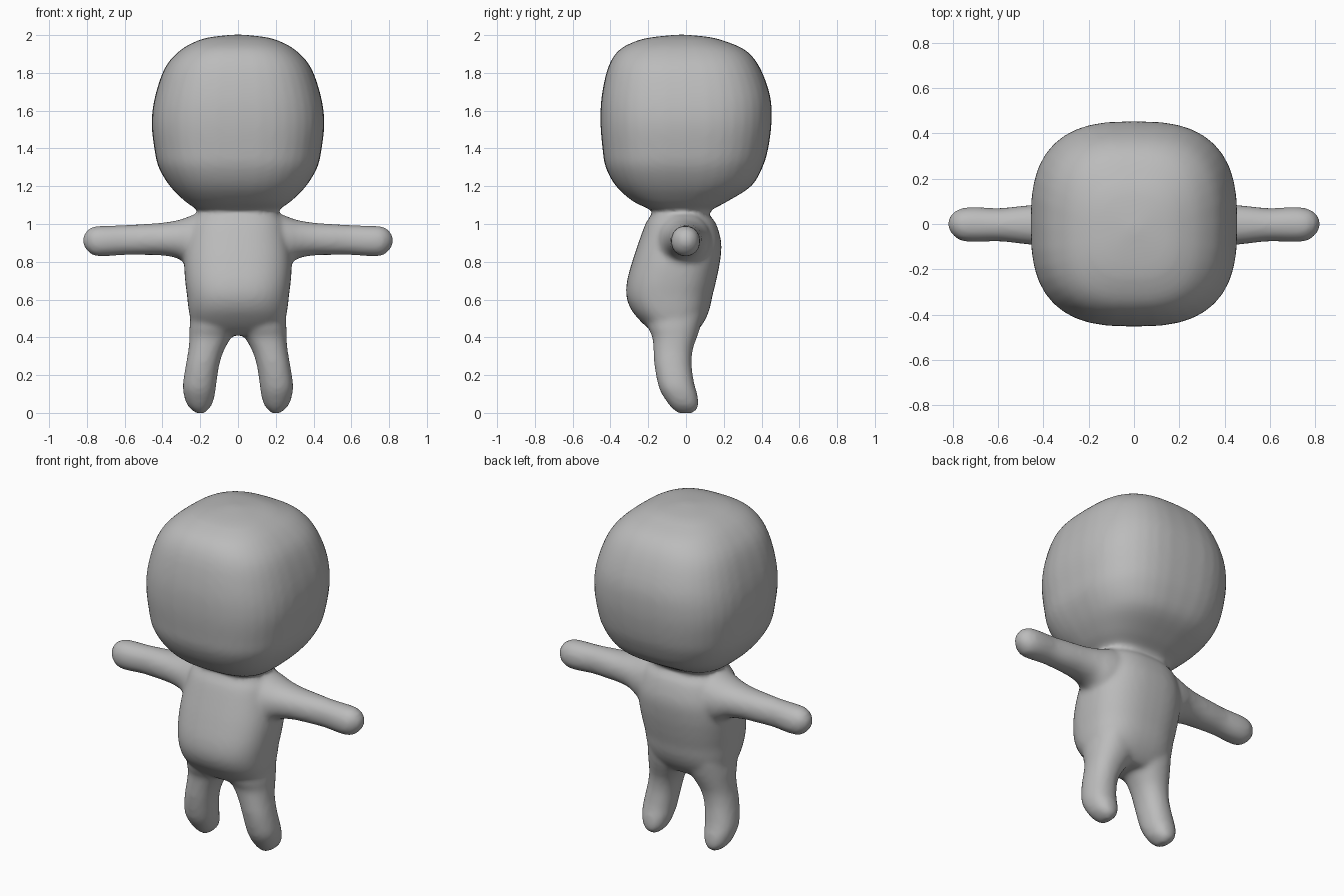
import bpy, bmesh, math
from mathutils import Vector

SIDES = 40   # points round each cross-section
STEPS = 4    # smooth steps between given sections


def catmull(a, b, c, d, t):
    return [0.5 * (2*q + (r-p)*t + (2*p-5*q+4*r-s)*t*t + (3*q-p-3*r+s)*t**3)
            for p, q, r, s in zip(a, b, c, d)]


def loft(bm, sections, power, place):
    """Skin superellipse sections (pos, u_min, u_max, v_min, v_max)."""
    ends = [sections[0]] + sections + [sections[-1]]
    rows = []
    for i in range(len(sections) - 1):
        rows += [catmull(*ends[i:i + 4], s / STEPS) for s in range(STEPS)]
    rows.append(sections[-1])
    rings = []
    for pos, u0, u1, v0, v1 in rows:
        ring = []
        for k in range(SIDES):
            a = 2 * math.pi * k / SIDES
            c, s = math.cos(a), math.sin(a)
            u = (u0+u1)/2 + (u1-u0)/2 * math.copysign(abs(c)**(2/power), c)
            v = (v0+v1)/2 + (v1-v0)/2 * math.copysign(abs(s)**(2/power), s)
            ring.append(bm.verts.new(place(pos, u, v)))
        rings.append(ring)
    for lo, hi in zip(rings, rings[1:]):
        for k in range(SIDES):
            n = (k + 1) % SIDES
            bm.faces.new((lo[k], lo[n], hi[n], hi[k]))
    bm.faces.new(rings[0][::-1])
    bm.faces.new(rings[-1])


# Sections: height, left, right, front, back
head = [(1.03, -.19, .19, -.165, .11), (1.07, -.21, .21, -.18, .13),
        (1.12, -.28, .28, -.28, .22), (1.20, -.36, .36, -.37, .345),
        (1.30, -.42, .42, -.425, .405), (1.40, -.443, .443, -.442, .435),
        (1.54, -.457, .457, -.453, .453), (1.68, -.438, .438, -.446, .445),
        (1.83, -.385, .385, -.412, .39), (1.92, -.305, .305, -.355, .315),
        (1.97, -.215, .215, -.26, .20), (1.99, -.14, .14, -.17, .12),
        (2.002, -.03, .03, -.05, .0)]
torso = [(.41, -.17, .17, -.14, .03), (.44, -.225, .225, -.19, .065),
         (.49, -.25, .25, -.245, .10), (.55, -.262, .262, -.292, .125),
         (.62, -.27, .27, -.316, .14), (.70, -.28, .28, -.312, .16),
         (.80, -.285, .285, -.285, .18), (.90, -.275, .275, -.252, .187),
         (1.0, -.25, .25, -.215, .16), (1.04, -.225, .225, -.19, .13),
         (1.08, -.20, .20, -.17, .11)]
leg = [(-.002, .18, .22, -.04, .035), (.02, .155, .25, -.07, .06),
       (.05, .135, .273, -.095, .066), (.10, .122, .288, -.128, .06),
       (.15, .115, .292, -.148, .045), (.25, .10, .277, -.167, .03),
       (.33, .075, .263, -.172, .035), (.40, .035, .257, -.178, .058),
       (.45, .005, .257, -.20, .075), (.52, .02, .25, -.21, .09)]
# Sections: reach, front, back, bottom, top
arm = [(.16, -.17, .13, .76, 1.065), (.22, -.155, .13, .765, 1.055),
       (.27, -.14, .12, .785, 1.036), (.32, -.12, .105, .818, 1.02),
       (.40, -.10, .09, .833, 1.007), (.50, -.087, .08, .836, 1.0),
       (.60, -.077, .07, .836, .994), (.70, -.08, .075, .829, .991),
       (.76, -.075, .07, .832, .987), (.80, -.05, .05, .86, .965),
       (.823, -.015, .015, .90, .925)]

bm = bmesh.new()
loft(bm, head, 2.75, lambda p, u, v: (u, v, p))
loft(bm, torso, 2.5, lambda p, u, v: (u, v, p))
for side in (-1, 1):
    loft(bm, leg, 2.2, lambda p, u, v: (side * u, v, p))
    loft(bm, arm, 2.1, lambda p, u, v: (side * p, u, v))
bmesh.ops.recalc_face_normals(bm, faces=bm.faces)

mesh = bpy.data.meshes.new("figure_body")
bm.to_mesh(mesh)
bm.free()
body = bpy.data.objects.new("figure_body", mesh)
bpy.context.collection.objects.link(body)

# Plain grey clay
clay = bpy.data.materials.new("grey_clay")
clay.diffuse_color = (0.5, 0.5, 0.5, 1)
mesh.materials.append(clay)

# Fuse the parts into one soft skin
fuse = body.modifiers.new("fuse", 'REMESH')
fuse.mode = 'VOXEL'
fuse.voxel_size = 0.014
fuse.use_smooth_shade = True
soften = body.modifiers.new("soften", 'SMOOTH')
soften.factor = 0.5
soften.iterations = 8
